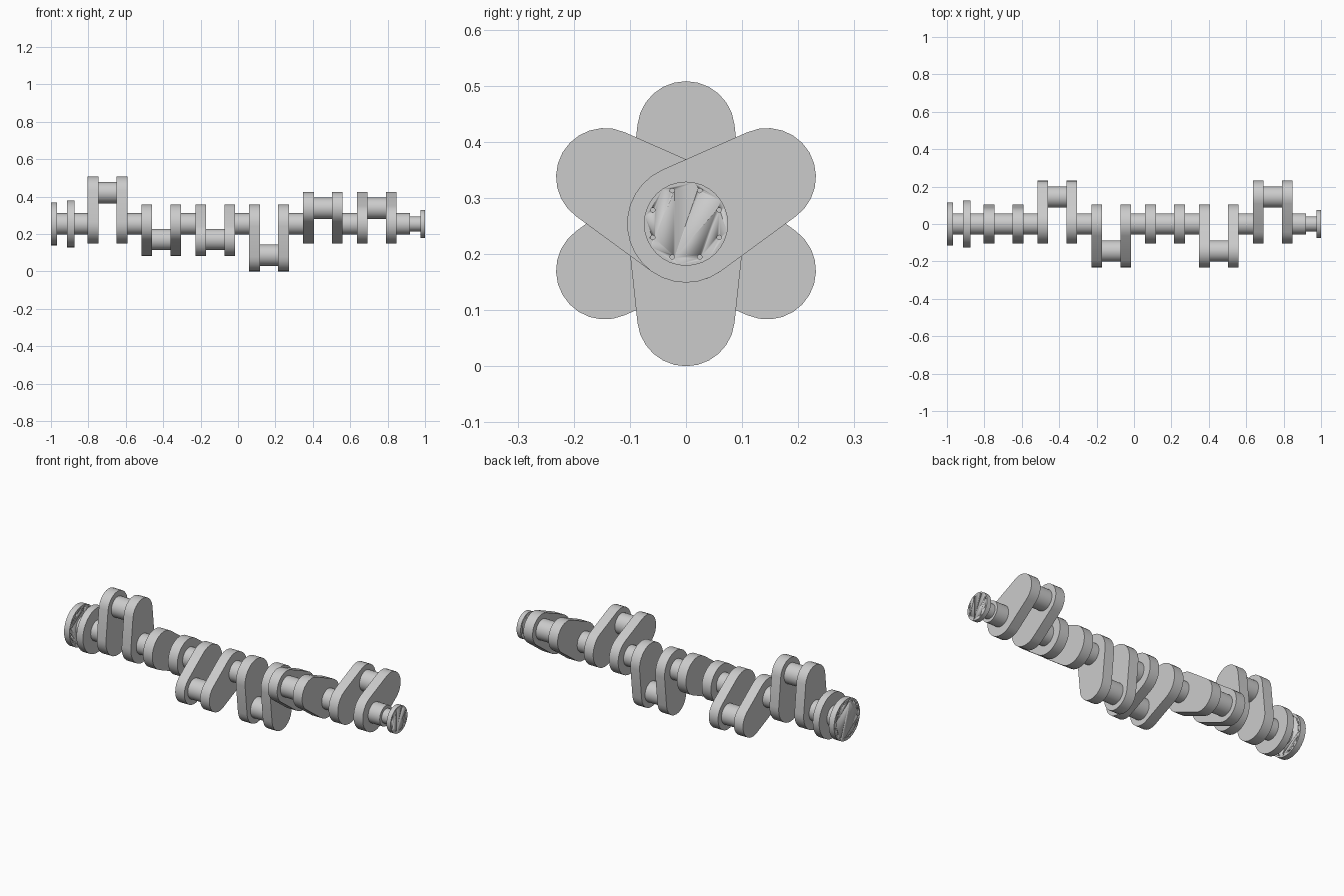
import bpy, bmesh
from math import pi, sin, cos, asin, radians

if "Cube" in bpy.data.objects:
    bpy.data.objects.remove(bpy.data.objects["Cube"])

AXIS_Z = 0.254      # height of the rotation axis
THROW = 0.167       # crank pin offset
R_HUB, R_LOBE, R_JOURNAL = 0.105, 0.087, 0.057
SEG = 32


def finish(bm, name):
    bmesh.ops.recalc_face_normals(bm, faces=bm.faces)
    mesh = bpy.data.meshes.new(name)
    bm.to_mesh(mesh)
    bm.free()
    ob = bpy.data.objects.new(name, mesh)
    bpy.context.collection.objects.link(ob)
    bpy.ops.object.select_all(action='DESELECT')
    ob.select_set(True)
    bpy.context.view_layer.objects.active = ob
    bpy.ops.object.shade_smooth_by_angle(angle=radians(30))
    return ob


def prism(bm, outline, x0, x1):
    """Extrude a closed (y, z) outline along x."""
    face = bm.faces.new([bm.verts.new((x0, y, z)) for y, z in outline])
    ext = bmesh.ops.extrude_face_region(bm, geom=[face])
    verts = [g for g in ext['geom'] if isinstance(g, bmesh.types.BMVert)]
    bmesh.ops.translate(bm, verts=verts, vec=(x1 - x0, 0, 0))


def circle(r, y=0.0, z=AXIS_Z, n=SEG):
    return [(y + r * cos(2 * pi * i / n), z + r * sin(2 * pi * i / n)) for i in range(n)]


def cylinder(name, x0, x1, r, y=0.0, z=AXIS_Z):
    bm = bmesh.new()
    prism(bm, circle(r, y, z), x0, x1)
    return finish(bm, name)


def web_outline(angle):
    """Hub arc and lobe arc joined by their common tangents."""
    t = pi / 2 - asin((R_HUB - R_LOBE) / THROW)
    pts = []
    for i in range(13):
        a = angle - t + 2 * t * i / 12
        pts.append((THROW * cos(angle) + R_LOBE * cos(a),
                    AXIS_Z + THROW * sin(angle) + R_LOBE * sin(a)))
    for i in range(17):
        a = angle + t + (2 * pi - 2 * t) * i / 16
        pts.append((R_HUB * cos(a), AXIS_Z + R_HUB * sin(a)))
    return pts


def drilled_flange(name, x0, x1, r, hole_circle, hole_r, count):
    flange = cylinder(name, x0, x1, r)
    bm = bmesh.new()
    for i in range(count):
        a = 2 * pi * (i + 0.5) / count
        prism(bm, circle(hole_r, hole_circle * cos(a), AXIS_Z + hole_circle * sin(a), 12),
              x0 - 0.01, x1 + 0.01)
    cutter = finish(bm, name + "_hole_cutter")
    cutter.hide_render = True
    mod = flange.modifiers.new("holes", 'BOOLEAN')
    mod.operation, mod.solver, mod.object = 'DIFFERENCE', 'EXACT', cutter
    bpy.context.view_layer.objects.active = flange
    bpy.ops.object.modifier_apply(modifier=mod.name)
    bpy.data.objects.remove(cutter)


# Crank throws: two webs and a pin each
centers = [-0.698 + 0.288 * i for i in range(6)]
for i, (cx, deg) in enumerate(zip(centers, (90, -30, 210, 270, 150, 30)), 1):
    a = radians(deg)
    for side, x0, x1 in (("left", -0.106, -0.049), ("right", 0.049, 0.106)):
        bm = bmesh.new()
        prism(bm, web_outline(a), cx + x0, cx + x1)
        finish(bm, f"crank_web_{i}_{side}")
    cylinder(f"crank_pin_{i}", cx - 0.049, cx + 0.049, R_JOURNAL,
             THROW * cos(a), AXIS_Z + THROW * sin(a))

# Main journals between the throws
for i in range(5):
    cylinder(f"main_journal_{i + 2}", centers[i] + 0.106, centers[i + 1] - 0.106, R_JOURNAL)

# Flywheel end
drilled_flange("flywheel_flange", -1.0, -0.967, 0.115, 0.1, 0.005, 16)
cylinder("flywheel_end_journal", -0.967, -0.915, R_JOURNAL)
cylinder("thrust_collar", -0.915, -0.875, 0.126)
cylinder("main_journal_1", -0.875, centers[0] - 0.106, R_JOURNAL)

# Free end
cylinder("main_journal_7", centers[5] + 0.106, 0.92, R_JOURNAL)
cylinder("free_end_neck", 0.92, 0.975, 0.04)
drilled_flange("free_end_flange", 0.975, 1.0, 0.075, 0.064, 0.004, 8)
